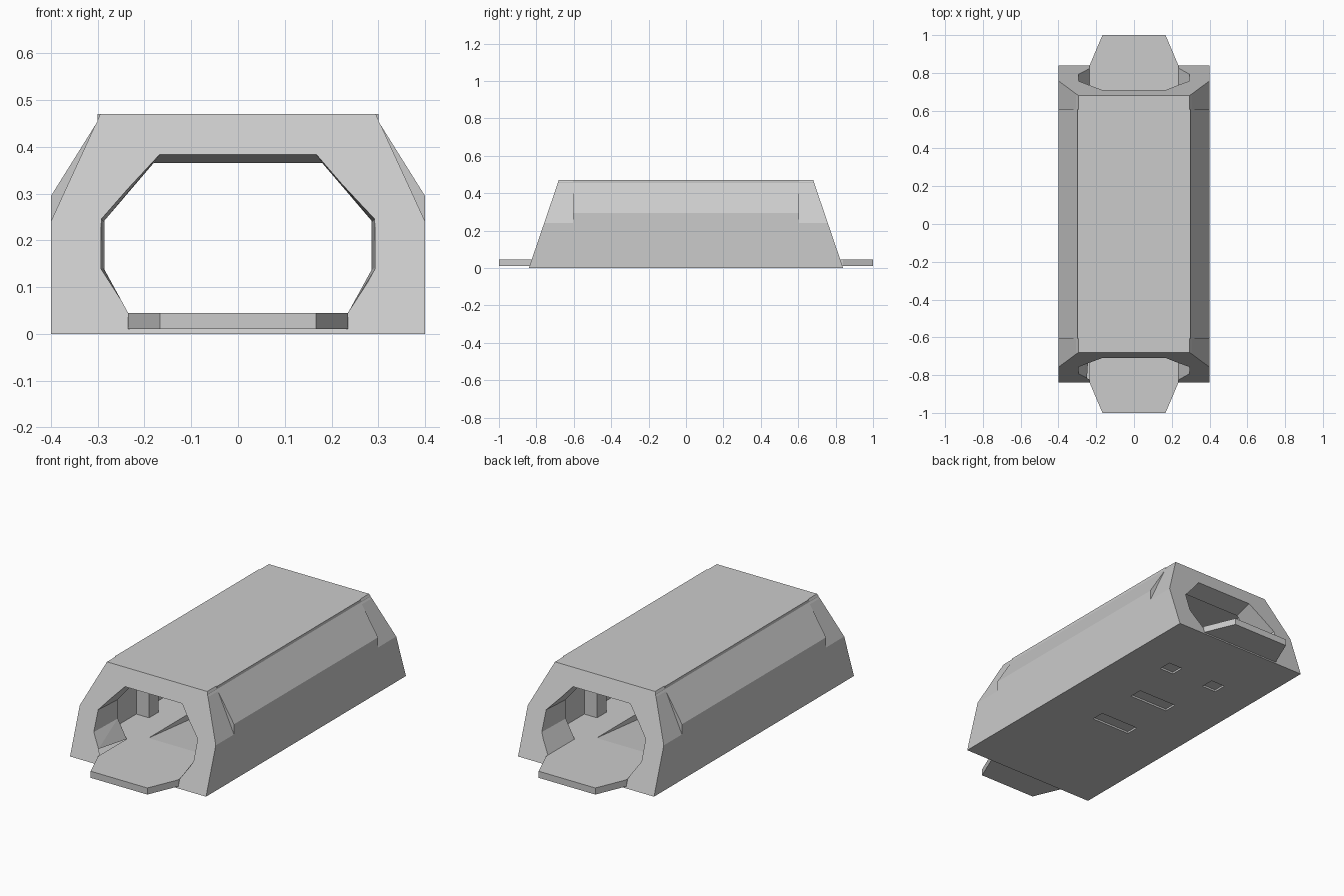
import bpy, bmesh

if "Cube" in bpy.data.objects:
    bpy.data.objects.remove(bpy.data.objects["Cube"])


def loft(name, a, b):
    """Solid between two matching rings of 3D points."""
    bm = bmesh.new()
    va = [bm.verts.new(p) for p in a]
    vb = [bm.verts.new(p) for p in b]
    n = len(va)
    bm.faces.new(va)
    bm.faces.new(vb[::-1])
    for i in range(n):
        j = (i + 1) % n
        bm.faces.new((va[j], va[i], vb[i], vb[j]))
    bmesh.ops.recalc_face_normals(bm, faces=bm.faces)
    me = bpy.data.meshes.new(name)
    bm.to_mesh(me)
    bm.free()
    ob = bpy.data.objects.new(name, me)
    bpy.context.collection.objects.link(ob)
    return ob


def along_y(name, profile, y0, y1):
    return loft(name, [(x, y0, z) for x, z in profile], [(x, y1, z) for x, z in profile])


def box(name, x, y, z, sx, sy, sz):
    return along_y(name, [(x - sx, z - sz), (x + sx, z - sz), (x + sx, z + sz), (x - sx, z + sz)],
                   y - sy, y + sy)


def mirror(half):
    return half + [(-x, z) for x, z in reversed(half)]


def cut(target, cutter):
    cutter.hide_render = True
    mod = target.modifiers.new("cut", 'BOOLEAN')
    mod.operation, mod.solver, mod.object = 'DIFFERENCE', 'EXACT', cutter
    bpy.context.view_layer.objects.active = target
    bpy.ops.object.modifier_apply(modifier=mod.name)
    bpy.data.objects.remove(cutter)


def slope(z):
    return 0.84 - 0.16 * z / 0.47


# Outer shell with raked ends
outer = mirror([(0.4, 0), (0.4, 0.295), (0.3, 0.455), (0.3, 0.47)])
body = loft("shell", [(x, -slope(z), z) for x, z in outer], [(x, slope(z), z) for x, z in outer])

# Main room
cut(body, along_y("room_cutter", mirror([(0.36, 0.045), (0.36, 0.28), (0.27, 0.43)]), -0.6, 0.6))

mouth_out = mirror([(0.235, 0.045), (0.297, 0.14), (0.297, 0.25), (0.147, 0.414)])
mouth_in = mirror([(0.235, 0.045), (0.287, 0.14), (0.287, 0.24), (0.181, 0.364)])
for s in (-1, 1):
    # Doorway tunnel through each end
    cut(body, loft("door_cutter", [(x, s * 0.9, z) for x, z in mouth_out],
                   [(x, s * 0.59, z) for x, z in mouth_in]))
    # Sunken slope in the floor
    ramp = [(0.53, 0.045), (0.19, 0.012), (0.19, 0.06), (0.53, 0.06)]
    cut(body, loft("pit_cutter", [(-0.155, s * y, z) for y, z in ramp],
                   [(0.155, s * y, z) for y, z in ramp]))
    # Recesses under the floor
    cut(body, box("wide_recess_cutter", 0, s * 0.15, 0, 0.115, 0.036, 0.01))
    cut(body, box("small_recess_cutter", s * 0.14, 0.46, 0, 0.042, 0.036, 0.01))
    # Deeper shoulder bevels at the ends, leaving raised side panels
    for t in (-1, 1):
        wedge = [(0.4235, 0.19), (0.2854, 0.49), (0.5, 0.49), (0.5, 0.19)]
        cut(body, along_y("shoulder_cutter", [(t * x, z) for x, z in wedge], s * 0.605, s * 0.95))

for s in (-1, 1):
    # Entry plates
    plate = [(-0.235, 0.8), (0.235, 0.8), (0.235, 0.84), (0.167, 1.0), (-0.167, 1.0), (-0.235, 0.84)]
    loft("entry_plate", [(x, s * y, 0.01) for x, y in plate], [(x, s * y, 0.045) for x, y in plate])
    # Wall ribs inside the room
    for t in (-1, 1):
        rib = [(0.285, 0.04), (0.37, 0.04), (0.37, 0.29), (0.285, 0.435)]
        along_y("wall_rib", [(t * x, z) for x, z in rib], s * 0.26, s * 0.34)
